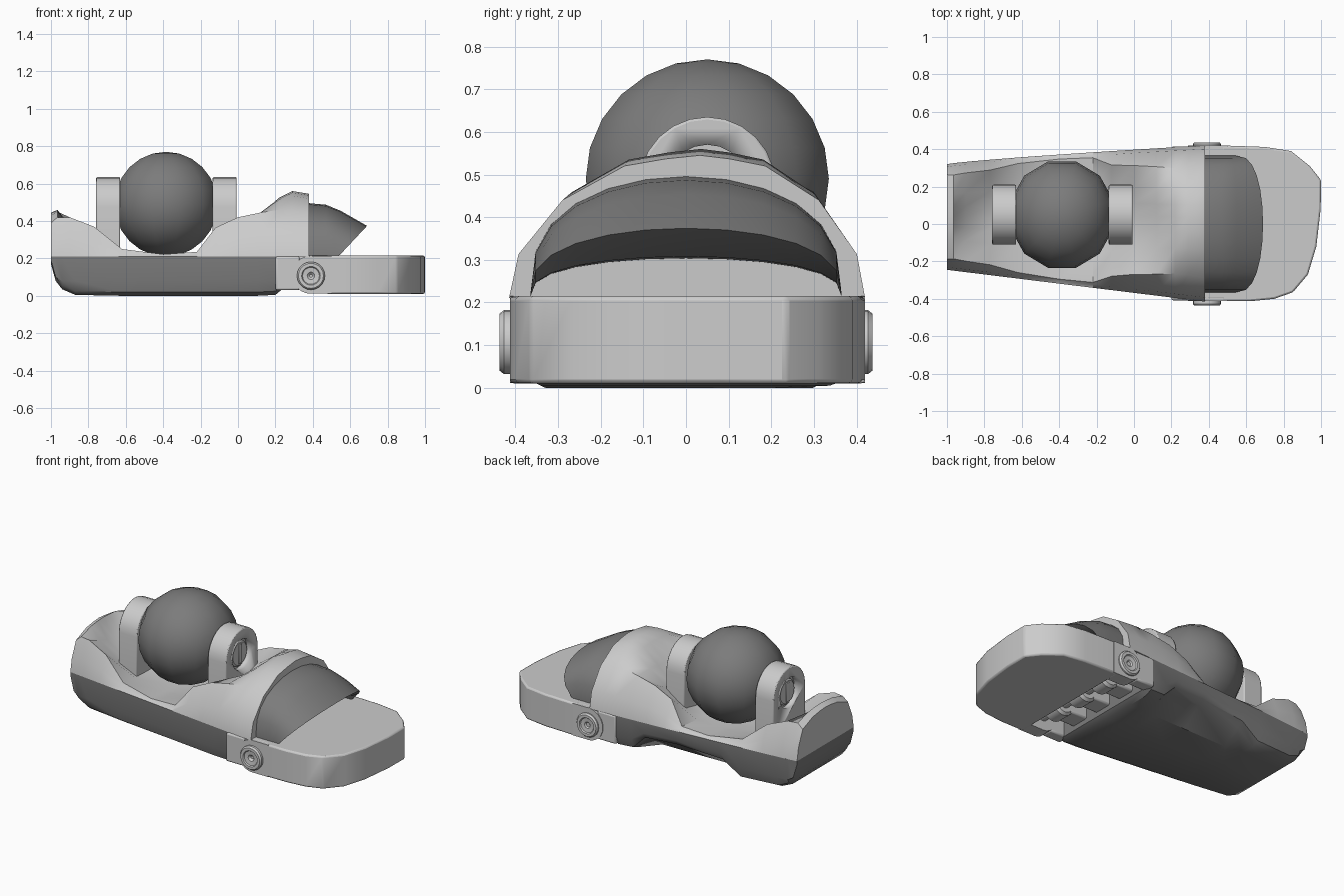
import bpy, bmesh, math
from mathutils import Matrix, Vector

if "Cube" in bpy.data.objects:
    bpy.data.objects.remove(bpy.data.objects["Cube"])


def finish(bm, name, color=None, bevel=0, angle=38):
    bmesh.ops.recalc_face_normals(bm, faces=bm.faces)
    me = bpy.data.meshes.new(name)
    bm.to_mesh(me)
    bm.free()
    ob = bpy.data.objects.new(name, me)
    bpy.context.collection.objects.link(ob)
    if color:
        me.materials.append(color)
    bpy.ops.object.select_all(action='DESELECT')
    bpy.context.view_layer.objects.active = ob
    ob.select_set(True)
    if bevel:
        m = ob.modifiers.new("bevel", 'BEVEL')
        m.width, m.segments, m.limit_method = bevel, 2, 'ANGLE'
    bpy.ops.object.shade_smooth_by_angle(angle=math.radians(angle))
    return ob


def loft(name, rings, color=None, bevel=0, angle=38):
    bm = bmesh.new()
    vs = [[bm.verts.new(p) for p in r] for r in rings]
    n = len(rings[0])
    for a, b in zip(vs, vs[1:]):
        for i in range(n):
            j = (i + 1) % n
            bm.faces.new((a[i], a[j], b[j], b[i]))
    bm.faces.new(vs[0])
    bm.faces.new(vs[-1][::-1])
    return finish(bm, name, color, bevel, angle)


def lathe(name, profile, centre, axis, segs=20):
    # profile of (radius, distance along axis), closed by caps at both ends
    q = Vector((0, 0, 1)).rotation_difference(Vector(axis))
    rings = [[Vector(centre) + q @ Vector((r * math.cos(2 * math.pi * i / segs),
              r * math.sin(2 * math.pi * i / segs), h)) for i in range(segs)]
             for r, h in profile]
    return loft(name, rings)


def box(name, lo, hi, color=None, bevel=0.01):
    bm = bmesh.new()
    bmesh.ops.create_cube(bm, size=1)
    for v in bm.verts:
        v.co = [l + (h - l) * (c + .5) for l, h, c in zip(lo, hi, v.co)]
    return finish(bm, name, color, bevel)


def side(x):
    # y centre and half width of the foot at x
    t = (x + 1) / 1.38
    hi, lo = .32 + .1 * t ** .8, -.245 - .17 * t
    return (hi + lo) / 2, (hi - lo) / 2


dark = bpy.data.materials.new("dark_grey")
dark.diffuse_color = (.2, .2, .2, 1)
dark.use_nodes = True
dark.node_tree.nodes["Principled BSDF"].inputs["Base Color"].default_value = dark.diffuse_color

# Sole with an instep arch on the +y side: x, bottom z, arch height
rings = []
for x, zb, arch in ((-1, .17, 0), (-.975, .08, 0), (-.94, .035, 0), (-.87, .005, 0),
                    (-.62, 0, 0), (-.5, 0, .08), (-.2, 0, .1), (.02, 0, .09),
                    (.1, 0, .01), (.2, .005, 0), (.23, .03, 0)):
    c, w = side(x)
    sec = ((-1, .21), (-1, max(zb, .06) + .02), (-.96, zb + .02), (-.87, zb), (0, zb),
           (.5, zb), (.82, zb + arch), (.95, zb + .02 + arch),
           (1, max(zb, .06) + .02 + arch * .7), (1, .21))
    rings.append([(x, c + w * f, z) for f, z in sec])
loft("sole", rings, dark)

# Upper shell: x, rim fraction, rim z, inner z, centre z
rings = []
for x, f, zr, zi, zc in ((-1, .8, .39, .43, .445), (-.965, .78, .42, .45, .46),
                         (-.9, .8, .42, .38, .35), (-.77, .82, .37, .29, .26),
                         (-.62, .9, .25, .225, .22), (-.4, .93, .222, .215, .21),
                         (-.22, .92, .235, .22, .215), (-.12, .8, .365, .27, .24),
                         (0, .76, .42, .36, .33), (.12, .73, .445, .445, .43),
                         (.22, .7, .46, .515, .525), (.29, .7, .455, .535, .56),
                         (.38, .72, .44, .52, .545)):
    c, w = side(x)
    zm = .21 + (zr - .21) * .45
    half = [(1, .21), (.95, zm), (f, zr), (f * .55, zi), (f * .25, (zi + 2 * zc) / 3)]
    sec = [(-a, z) for a, z in half] + [(0, zc)] + half[::-1]
    k = .03 if x > -.1 else 0
    rings.append([(x, c + w * a + k * (1 - abs(a)), z) for a, z in sec])
loft("upper_shell", rings)

# Toe cover: curved arch narrowing to its ends
rings = []
for i in range(13):
    a = math.radians(-90 + 15 * i)
    h = max(math.cos(a), .0) ** .75
    y = .365 * math.sin(a)
    e = .004
    rings.append([(.34, y, .215 + .28 * h + e), (.47, y, .215 + .268 * h + e),
                  (.47 + .08 * (1 + h) / 2, y, .215 + .235 * h + e),
                  (.545 + .145 * h, y, .215 + .155 * h + e),
                  (.53 + .06 * h, y, .213 + .095 * h), (.34, y, .213 + .09 * h)])
loft("toe_cover", rings, dark)

# Toe plate
outline = [(.47, -.413), (.62, -.413), (.75, -.4), (.85, -.365), (.93, -.27), (.975, -.12),
           (.998, .08), (1, .235), (.94, .31), (.84, .39), (.7, .412), (.47, .42)]
loft("toe_plate", [[(x, y, z) for x, y in outline] for z in (.01, .215)], bevel=.01)
box("shell_front_floor", (.3, -.40, .17), (.5, .405, .215))

# Hinge arms, fingers, and pins
for i, (y0, y1) in enumerate(((-.413, -.33), (.335, .42))):
    lathe(f"toe_hinge_barrel_{i}", [(.102, 0), (.102, y1 - y0)], (.39, y0, .113), (0, 1, 0), 24)
    box(f"toe_hinge_arm_{i}", (.39, y0, .012), (.5, y1, .214), bevel=0)
    box(f"sole_hinge_block_{i}", (.2, y0 + .005, .03), (.33, y1 - .005, .21))
for i, y in enumerate((-.2, 0, .2)):
    lathe(f"hinge_knuckle_{i}", [(.06, 0), (.075, .015), (.075, .105), (.06, .12)],
          (.39, y - .06, .105), (0, 1, 0))
    box(f"hinge_finger_{i}", (.2, y - .06, .06), (.4, y + .06, .18))
lathe("hinge_axle", [(.035, 0), (.035, .7)], (.39, -.35, .105), (0, 1, 0))
for name, y, s in (("front", -.405, -1), ("back", .405, 1)):
    lathe(f"hinge_pin_{name}", [(.075, 0), (.075, .022), (.067, .032), (.05, .032),
                                (.045, .025), (.02, .022), (.008, .01)],
          (.39, y, .107), (0, s, 0))

# Ankle ball
bm = bmesh.new()
bmesh.ops.create_uvsphere(bm, u_segments=12, v_segments=12, radius=1)
bm.transform(Matrix.Translation((-.385, .05, .49)) @ Matrix.Diagonal((.285, .295, .28, 1))
             @ Matrix.Rotation(math.radians(15), 4, 'Z'))
finish(bm, "ankle_ball", dark, angle=60)

# Ankle brackets: round-topped tabs with a recessed slotted screw
for name, x, s in (("heel", -.65, -1), ("instep", -.115, 1)):
    arc = [(.05 + .16 * math.cos(math.pi * i / 12), .475 + .16 * math.sin(math.pi * i / 12))
           for i in range(13)] + [(-.11, .22), (.21, .22)]
    tab = loft(f"ankle_bracket_{name}", [[(x + s * d, y, z) for y, z in arc]
                                         for d in (-.02, .108)], bevel=.006)
    cut = lathe(f"bracket_cutter_{name}", [(.095, 0), (.095, .1)], (x + s * .075, .05, .475),
                (s, 0, 0), 20)
    cut.hide_render = True
    cut.hide_viewport = True
    m = tab.modifiers.new("recess", 'BOOLEAN')
    m.object, m.operation, m.solver = cut, 'DIFFERENCE', 'EXACT'
    lathe(f"bracket_screw_{name}", [(.08, 0), (.08, .02), (.07, .028)],
          (x + s * .065, .05, .475), (s, 0, 0))
    box(f"screw_slot_{name}", (x + s * .09 - .008, .035, .415), (x + s * .09 + .008, .065, .535),
        bevel=.003)
